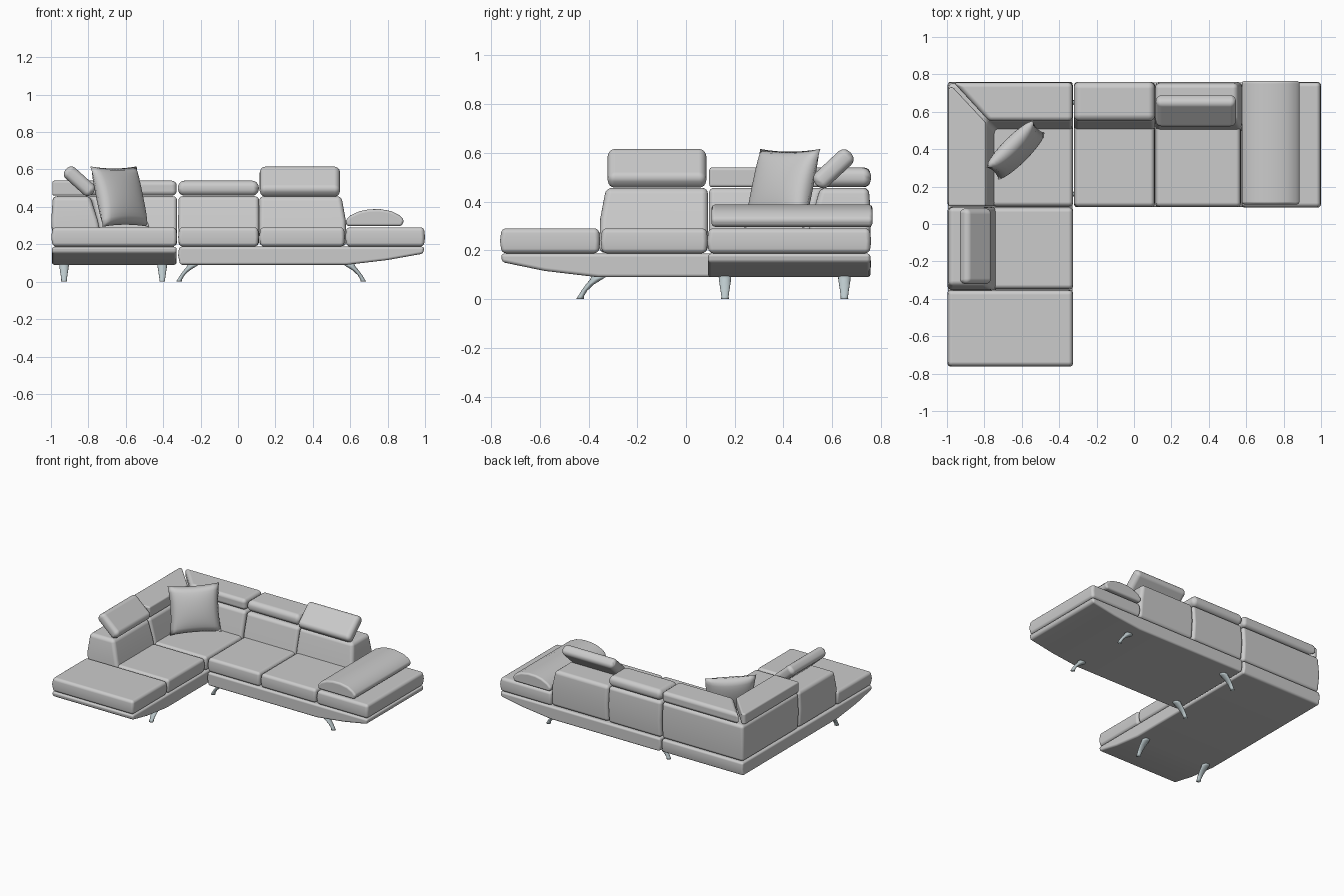
import bpy, bmesh
from math import sin, cos, pi, radians
from mathutils import Matrix, Vector

if "Cube" in bpy.data.objects:
    bpy.data.objects.remove(bpy.data.objects["Cube"])


def finish(bm, name, bevel=0.0, segs=4):
    bmesh.ops.recalc_face_normals(bm, faces=bm.faces)
    me = bpy.data.meshes.new(name)
    bm.to_mesh(me)
    bm.free()
    for p in me.polygons:
        p.use_smooth = True
    ob = bpy.data.objects.new(name, me)
    bpy.context.collection.objects.link(ob)
    if bevel:
        m = ob.modifiers.new("round", 'BEVEL')
        m.width, m.segments = bevel, segs
        m.limit_method, m.angle_limit = 'ANGLE', radians(32)
        m.harden_normals = True
    return ob


def loft(name, rings, bevel=0.0):
    """Closed solid skinned through rings with equal point counts."""
    bm = bmesh.new()
    vs = [[bm.verts.new(p) for p in r] for r in rings]
    n = len(vs[0])
    for a, b in zip(vs, vs[1:]):
        for i in range(n):
            j = (i + 1) % n
            bm.faces.new((a[i], a[j], b[j], b[i]))
    bm.faces.new(vs[0])
    bm.faces.new(vs[-1])
    return finish(bm, name, bevel)


def rect(x0, x1, y0, y1, z, d=0.0):
    x0, x1, y0, y1 = x0 + d, x1 - d, y0 + d, y1 - d
    return [(x0, y0, z), (x1, y0, z), (x1, y1, z), (x0, y1, z)]


def cushion(name, x0, x1, y0, y1, z0, z1, bevel=0.02, bulge=0.006):
    box = (x0, x1, y0, y1)
    return loft(name, [rect(*box, z0, bulge), rect(*box, (z0 + z1) / 2),
                       rect(*box, z1, bulge)], bevel)


def flat(poly, z):
    return [(x, y, z) for x, y in poly]


# bases with an upswept end
loft("chaise_base", [[(x, y, z) for y, z in
     [(.755, .187), (.76, .14), (.75, .09), (-.36, .09), (-.58, .116), (-.755, .152), (-.76, .187)]]
     for x in (-.995, -.328)], .014)
loft("sofa_base", [[(x, y, z) for x, z in
     [(-.315, .187), (-.32, .14), (-.31, .09), (.58, .09), (.80, .116), (.99, .15), (.997, .187)]]
     for y in (.09, .757)], .014)

# seats
for name, x0, x1, y0, y1 in [
        ("chaise_footrest", -.998, -.325, -.763, -.352),
        ("chaise_seat", -.76, -.325, -.35, .09),
        ("corner_seat", -.76, -.325, .092, .53),
        ("middle_seat", -.32, .112, .09, .53),
        ("right_seat", .114, .572, .09, .53),
        ("right_footrest", .574, 1.0, .087, .76)]:
    cushion(name, x0, x1, y0, y1, .188, .291)

# lower backs, leaning on the seat side
loft("middle_back", [rect(-.318, .112, .485, .75, .19), rect(-.32, .113, .515, .76, .32),
                     rect(-.318, .112, .55, .75, .457)], .022)
loft("right_back", [rect(.114, .58, .485, .75, .19), rect(.113, .576, .515, .76, .33),
                    rect(.114, .553, .55, .75, .457)], .025)
loft("chaise_back", [rect(-.99, -.72, -.357, .09, .19), rect(-.998, -.75, -.352, .091, .33),
                     rect(-.99, -.79, -.328, .09, .457)], .025)


def corner(i, o, z):
    return flat([(-.99 - o, .094), (-.99 - o, .75 + o), (-.326, .75 + o),
                 (-.326, .75 - .21 - i), (-.78 + i, .75 - .21 - i), (-.78 + i, .094)], z)


loft("corner_back", [corner(.055, 0, .19), corner(.025, .008, .32), corner(-.01, 0, .457)], .022)

# lowered headrests, mitred at the corner
cushion("middle_headrest", -.322, .112, .55, .76, .46, .54, .03)
miter_back = [(-.965, .757), (-.328, .757), (-.328, .55), (-.775, .55)]
miter_side = [(-.993, .095), (-.79, .095), (-.79, .54), (-.972, .735), (-.993, .725)]
for name, poly in (("corner_headrest_back", miter_back), ("corner_headrest_side", miter_side)):
    loft(name, [flat(poly, .46), flat(poly, .54)], .026)

# raised headrests
h = cushion("right_raised_headrest", -.215, .215, -.097, .097, -.038, .038, .026)
h.location = (.331, .605, .535)
h.rotation_euler = (radians(43), 0, 0)
h = cushion("chaise_raised_headrest", -.097, .097, -.203, .203, -.038, .038, .026)
h.location = (-.848, -.119, .537)
h.rotation_euler = (0, radians(42), 0)

# domed arm cushion
dome = [(.582, .297), (.573, .325), (.60, .354), (.65, .377), (.70, .387), (.76, .388),
        (.82, .377), (.865, .355), (.889, .328), (.875, .297)]
loft("arm_cushion", [[(x, y, z) for x, z in dome] for y in (.105, .765)], .022)

# throw pillow: two puffed sheets with pinched edges
bm = bmesh.new()
N = 16
for s in (-1, 1):
    g = []
    for i in range(N + 1):
        u = -1 + 2 * i / N
        row = []
        for j in range(N + 1):
            v = -1 + 2 * j / N
            puff = ((1 - u * u) * (1 - v * v)) ** .4
            row.append(bm.verts.new((.175 * u * (1 - .07 * (1 - v * v)),
                                     s * .062 * puff,
                                     .168 * v * (1 - .07 * (1 - u * u)))))
        g.append(row)
    for i in range(N):
        for j in range(N):
            bm.faces.new((g[i][j], g[i + 1][j], g[i + 1][j + 1], g[i][j + 1]))
bmesh.ops.remove_doubles(bm, verts=bm.verts, dist=1e-5)
pillow = finish(bm, "throw_pillow")
pillow.matrix_world = (Matrix.Translation((-.633, .395, .455))
                       @ Matrix.Rotation(radians(45), 4, 'Z')
                       @ Matrix.Rotation(radians(-16), 4, 'X'))

# curved metal legs
metal = bpy.data.materials.new("leg_metal")
metal.diffuse_color = (.5, .58, .6, 1)
metal.use_nodes = True
metal.node_tree.nodes["Principled BSDF"].inputs["Base Color"].default_value = metal.diffuse_color
path = [(0, 0, .016, .016), (.004, .012, .012, .015), (.018, .035, .012, .018),
        (.04, .06, .016, .022), (.065, .08, .024, .025), (.08, .095, .032, .026)]
for k, (fx, fy, dx, dy) in enumerate([
        (.67, .16, -1, 0), (.67, .65, -1, 0), (-.315, .16, 1, 0), (-.315, .65, 1, 0),
        (-.93, -.435, 0, 1), (-.405, -.435, 0, 1)]):
    d, side = Vector((dx, dy, 0)), Vector((-dy, dx, 0))
    rings = [[Vector((fx, fy, z)) + d * (off + a * cos(t * pi / 8)) + side * (b * sin(t * pi / 8))
              for t in range(16)] for off, z, a, b in path]
    leg = loft(f"leg_{k + 1}", rings)
    leg.data.materials.append(metal)
